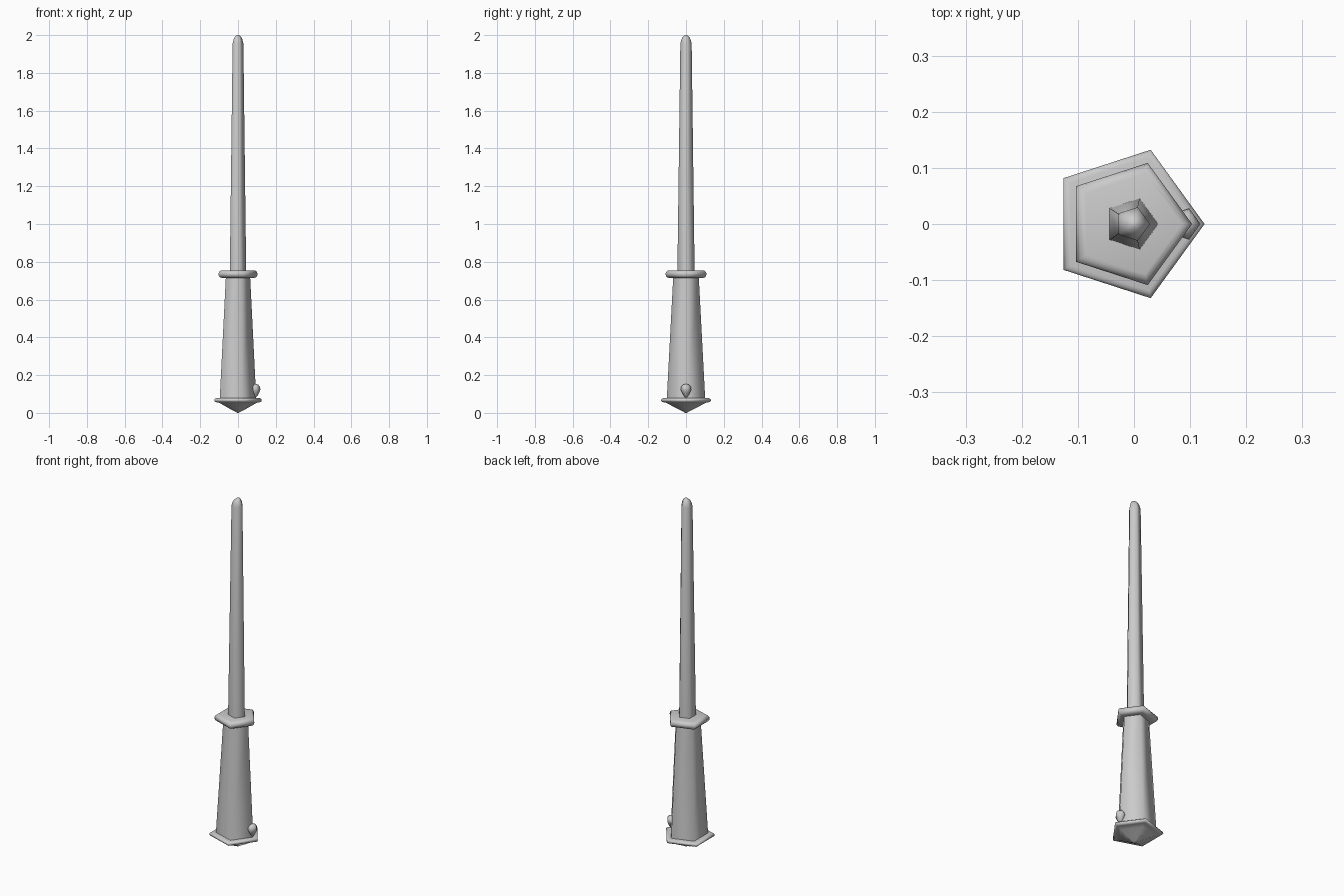
import bpy, bmesh, math

if "Cube" in bpy.data.objects:
    bpy.data.objects.remove(bpy.data.objects["Cube"])

def pentagon_lathe(name, profile, origin=(0, 0), sides=5):
    """Stack of pentagon rings (radius, z), each centred by its own width, corner towards +x."""
    bm = bmesh.new()
    rings = []
    for r, z in profile:
        cx = origin[0] - 0.0955 * r
        rings.append([bm.verts.new((cx + r * math.cos(math.tau * i / sides),
                                    origin[1] + r * math.sin(math.tau * i / sides), z))
                      for i in range(sides)])
    for a, b in zip(rings, rings[1:]):
        for i in range(sides):
            j = (i + 1) % sides
            bm.faces.new((a[i], a[j], b[j], b[i]))
    bm.faces.new(rings[0][::-1])
    bm.faces.new(rings[-1])
    bmesh.ops.recalc_face_normals(bm, faces=bm.faces)
    mesh = bpy.data.meshes.new(name)
    bm.to_mesh(mesh)
    bm.free()
    obj = bpy.data.objects.new(name, mesh)
    bpy.context.collection.objects.link(obj)
    bpy.ops.object.select_all(action='DESELECT')
    obj.select_set(True)
    bpy.context.view_layer.objects.active = obj
    bpy.ops.object.shade_smooth_by_angle(angle=math.radians(75))
    return obj

def rounded_rim(radius, z0, z1, inset, steps=6):
    """Half-round outer edge between two heights."""
    mid, half = (z0 + z1) / 2, (z1 - z0) / 2
    return [(radius - inset + inset * math.cos(t), mid + half * math.sin(t))
            for t in (math.pi * (k / steps - 0.5) for k in range(steps + 1))]

# Pommel: shallow point below a rounded rim
pentagon_lathe("pommel", [(0.004, 0.0), (0.016, 0.007), (0.055, 0.025), (0.095, 0.046),
                          (0.115, 0.055)] + rounded_rim(0.139, 0.056, 0.078, 0.014))

# Tapered grip
pentagon_lathe("grip", [(0.107, 0.07), (0.0705, 0.73)])

# Rounded collar between grip and shaft
pentagon_lathe("collar", rounded_rim(0.1144, 0.715, 0.755, 0.02))

# Long slim shaft with a blunt rounded tip
pentagon_lathe("shaft", [(0.048, 0.74), (0.0315, 1.955), (0.0265, 1.975),
                         (0.019, 1.99), (0.009, 1.998), (0.002, 2.0)])

# Small bud on the corner of the grip
pentagon_lathe("bud", [(0.004, 0.082), (0.012, 0.09), (0.023, 0.108), (0.0295, 0.124),
                       (0.027, 0.138), (0.017, 0.149), (0.004, 0.153)], origin=(0.092, 0))
